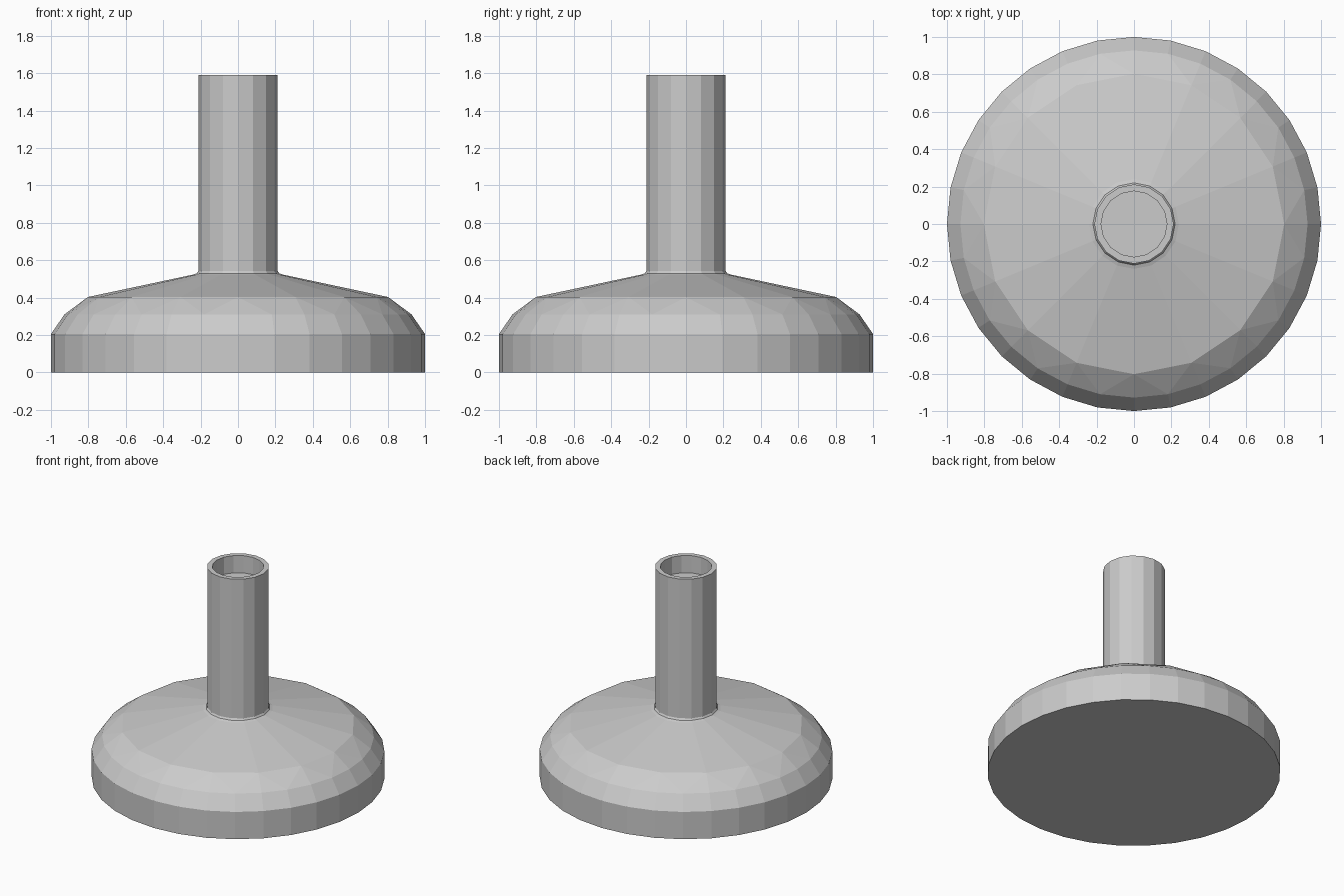
import bpy, bmesh
from math import sin, cos, tau

if "Cube" in bpy.data.objects:
    bpy.data.objects.remove(bpy.data.objects["Cube"])


def ring(bm, r, z, n):
    return [bm.verts.new((r * cos(tau * i / n), r * sin(tau * i / n), z)) for i in range(n)]


def bridge(bm, a, b):
    # Joins two rings; the lower one may have twice as many sides
    n = len(b)
    for i in range(n):
        j = (i + 1) % n
        if len(a) == n:
            bm.faces.new((a[i], a[j], b[j], b[i]))
        else:
            p, q, r = a[2 * i], a[2 * i + 1], a[(2 * i + 2) % len(a)]
            bm.faces.new((p, q, b[i]))
            bm.faces.new((q, b[j], b[i]))
            bm.faces.new((q, r, b[j]))


def lathe(name, profile):
    bm = bmesh.new()
    rings = [ring(bm, *p) for p in profile]
    for a, b in zip(rings, rings[1:]):
        bridge(bm, a, b)
    bm.faces.new(list(reversed(rings[0])))
    bm.faces.new(rings[-1])
    mesh = bpy.data.meshes.new(name)
    bm.to_mesh(mesh)
    bm.free()
    obj = bpy.data.objects.new(name, mesh)
    bpy.context.collection.objects.link(obj)
    return obj


# Round foot with sloped top, rising into a tube with a shallow socket
# Profile entries: radius, height, sides
lathe("pedestal_foot_and_stem", [
    (1.0, 0.0, 32), (1.0, 0.205, 32), (0.928, 0.31, 32), (0.803, 0.403, 16),
    (0.24, 0.523, 16), (0.22, 0.53, 16), (0.212, 0.542, 16),
    (0.212, 1.59, 16), (0.176, 1.59, 16), (0.176, 1.46, 16),
])
